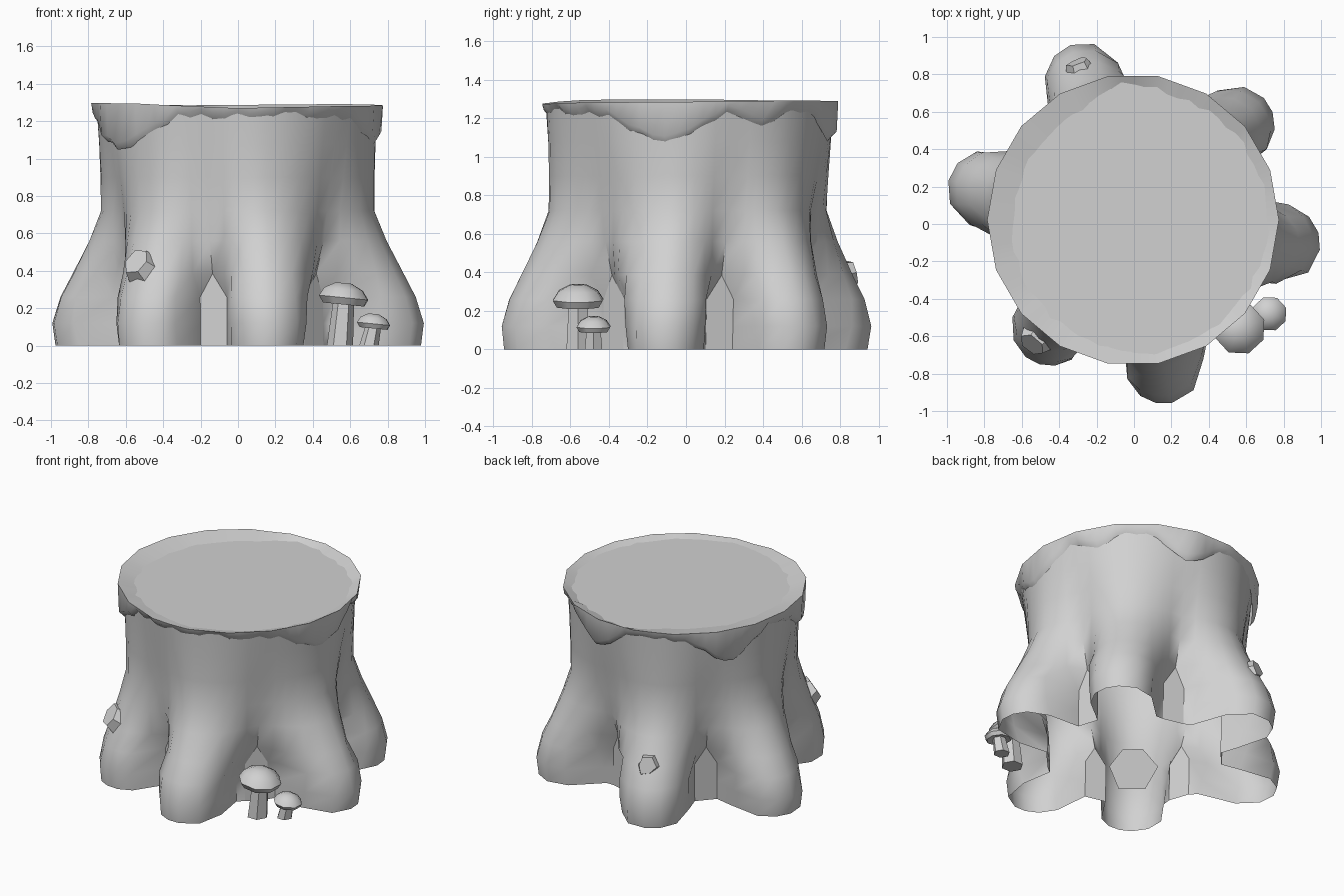
import bpy, bmesh, math, random
from mathutils import Vector

random.seed(4)
if "Cube" in bpy.data.objects:
    bpy.data.objects.remove(bpy.data.objects["Cube"])

grey = bpy.data.materials.new("plain_grey")
grey.use_nodes = True
grey.diffuse_color = (0.64, 0.64, 0.64, 1)
grey.node_tree.nodes["Principled BSDF"].inputs["Base Color"].default_value = (0.64, 0.64, 0.64, 1)


def finish(name, bm, angle=None):
    """Turn a bmesh into a named object, smooth below the given angle."""
    mesh = bpy.data.meshes.new(name)
    bm.to_mesh(mesh)
    bm.free()
    mesh.materials.append(grey)
    ob = bpy.data.objects.new(name, mesh)
    bpy.context.collection.objects.link(ob)
    if angle:
        bpy.ops.object.select_all(action='DESELECT')
        ob.select_set(True)
        bpy.context.view_layer.objects.active = ob
        bpy.ops.object.shade_smooth_by_angle(angle=math.radians(angle))


def loft(bm, rings, close_start=False, close_end=False):
    """Bridge closed rings of points with quads."""
    rows = [[bm.verts.new(p) for p in ring] for ring in rings]
    n = len(rows[0])
    for a, b in zip(rows, rows[1:]):
        for i in range(n):
            j = (i + 1) % n
            bm.faces.new((a[i], a[j], b[j], b[i]))
    if close_start:
        bm.faces.new(rows[0][::-1])
    if close_end:
        bm.faces.new(rows[-1])


def polar(deg, r, z):
    a = math.radians(deg)
    return Vector((r * math.cos(a), r * math.sin(a), z))


def blend(table, x):
    """Linear lookup in a list of (x, value) pairs."""
    for (x0, v0), (x1, v1) in zip(table, table[1:]):
        if x <= x1:
            return v0 + (v1 - v0) * max(0, x - x0) / (x1 - x0)
    return table[-1][1]


# Trunk with six flared roots: direction, reach
roots = [(-78, .995), (-8, 1.02), (44, .98), (109.5, 1.03), (167, 1.035), (231, .93)]
# Levels with separate tubular roots: height, reach, half width
tubes = [(0, .97, .2), (.12, .985, .21), (.26, .945, .225)]
# Levels where the roots merge: height, reach, valley radius
waves = [(.385, .885, .575), (.56, .80, .63), (.72, .738, .655), (.9, .738, .685),
         (1.08, .742, .715), (1.25, .75, .74)]
GAP = 7.5       # half angle of the gap between two roots
STEPS = (-1, -.8, -.55, -.28, 0, .28, .55, .8, 1)
PER = len(STEPS) + 1


def tube_radius(delta, reach, half):
    centre = reach - half
    s, c = abs(math.sin(delta)), math.cos(delta)
    if math.tan(abs(delta)) < half / centre:
        return centre * c + math.sqrt(half ** 2 - (centre * s) ** 2)
    return max(.56, half / s)


# One sample: root direction, tip, angle from the root, half sector, place (edge, middle of gap)
samples = []
for i, (deg, tip) in enumerate(roots):
    before = (deg - roots[i - 1][0]) % 360 / 2
    after = (roots[(i + 1) % 6][0] - deg) % 360 / 2
    for t in STEPS:
        half = after if t > 0 else before
        samples.append((deg, tip, t * (half - GAP), half, abs(t) == 1))
    samples.append((deg, tip, after, after, True))

rings = []
for k, (z, reach, shape) in enumerate(tubes + waves):
    ring = []
    for deg, tip, off, half, edge in samples:
        top = .73 + (reach - .73) * (tip - .73) / .27
        if k >= len(tubes):
            wave = .5 + .5 * math.cos(math.pi * off / half)
            r = shape + (top - shape) * wave ** .65
        else:
            r = .56 if edge else tube_radius(math.radians(off), top, shape)
        ring.append(polar(deg + off, r, z) + Vector((-.005, .02, 0)) * min(1, z))
    rings.append(ring)

# The shell leaves a pointed opening between neighbouring roots, closed by a flat wall
bm, walls = bmesh.new(), bmesh.new()
grid = [[bm.verts.new(p) for p in ring] for ring in rings]
n = len(samples)
for k, (a, b) in enumerate(zip(grid, grid[1:])):
    for i in range(n):
        j = (i + 1) % n
        left, right = i % PER == PER - 2, i % PER == PER - 1
        if k >= len(tubes) or not (left or right):
            bm.faces.new((a[i], a[j], b[j], b[i]))
        elif k == len(tubes) - 1:
            bm.faces.new((a[i], b[j], b[i]) if left else (a[j], b[j], b[i]))
for m in range(PER - 1, n, PER):
    lo, hi = m - 1, (m + 1) % n
    outline = [rings[0][lo], rings[0][hi], rings[2][hi], rings[3][m], rings[2][lo]]
    walls.faces.new([walls.verts.new(p) for p in outline])
loose = [v for v in bm.verts if not v.link_faces]
bmesh.ops.delete(bm, geom=loose, context='VERTS')
finish("trunk_with_roots", bm, 60)
finish("root_gap_walls", walls)

# Ragged collar hanging over the rim and lapping onto the cut top
dips = [(-11, .16, 24), (213, .17, 32), (147, .16, 22), (77, .14, 20), (30, .05, 15)]
middle = Vector((-.005, .022, 0))
rim_heights = [(0, 1.285), (45, 1.292), (110, 1.285), (180, 1.298), (225, 1.295),
               (270, 1.27), (310, 1.28), (360, 1.285)]
lap_radii = [(0, .72), (70, .695), (95, .725), (118, .635), (180, .63), (225, .665), (270, .70), (360, .72)]
hem, swell, rim, lap = [], [], [], []
count = 72
corner = 360 / 18
for i in range(count):
    deg = i * 360 / count
    drop = 0
    for at, depth, width in dips:
        d = abs((deg - at + 180) % 360 - 180)
        drop = max(drop, depth * min(1, 1.15 - 1.15 * d / width))
    bottom = 1.22 - drop + random.uniform(-.014, .014)
    # straight runs between the corners of the rim outline
    facet = math.cos(math.radians(corner / 2)) / math.cos(math.radians(deg % corner - corner / 2))
    r = .78 * facet
    hem.append(polar(deg, .736, bottom) + middle)
    swell.append(polar(deg, .772 * facet, bottom + .035) + middle)
    rim.append(polar(deg, r, blend(rim_heights, deg)) + middle)
    lap.append(polar(deg, blend(lap_radii, deg) + random.uniform(-.014, .014), 1.262) + middle)
bm = bmesh.new()
loft(bm, [hem, swell, rim, lap])
finish("rim_collar", bm, 65)

# Flat cut top
bm = bmesh.new()
bm.faces.new([bm.verts.new(polar(i * 10, .75, 1.264) + middle) for i in range(36)])
finish("cut_top", bm)


# Broken branch stubs on two roots, pushed through the shell
def stub(name, deg, start, end, size, taper):
    axis = (end - start).normalized()
    side = polar(deg + 90, 1, 0)
    up = axis.cross(side)
    bm = bmesh.new()
    shape = []
    for centre, scale in ((start, 1), (end, taper)):
        ring = []
        for k in range(6):
            a = k * math.pi / 3
            wobble = size * scale * random.uniform(.8, 1.15)
            ring.append(centre + side * wobble * math.cos(a) + up * wobble * math.sin(a))
        shape.append(ring)
    loft(bm, shape, True, True)
    bmesh.ops.recalc_face_normals(bm, faces=bm.faces)
    finish(name, bm)


stub("front_branch_stub", 231, polar(231, .67, .34), polar(230, .845, .45), .15, .5)
stub("back_branch_stub", 109, polar(109, .72, .35), polar(109, .92, .40), .12, .5)


# Mushrooms: six-sided stem and eight-sided cap
def mushroom(name, foot, top, height, cap_r, stem_r, cap_h):
    foot, top = Vector((*foot, 0)), Vector((*top, 0))
    base = height - cap_h
    bm = bmesh.new()
    loft(bm, [[c + polar(k * 60, r, z) for k in range(6)]
              for c, r, z in ((foot, stem_r, 0), (top, stem_r * .8, base + .02))], True, True)
    finish(name + "_stem", bm)
    profile = [(.45, .1), (.84, 0), (1, .32), (.78, .72), (.32, 1)]
    bm = bmesh.new()
    rings = []
    for r, h in profile:
        ring = [polar(k * 45 + 20, r * cap_r, 0) for k in range(8)]
        for p in ring:
            p.z = base + h * cap_h - .1 * p.x
        rings.append([top + p for p in ring])
    loft(bm, rings, True, True)
    finish(name + "_cap", bm, 55)


mushroom("large_mushroom", (.545, -.56), (.565, -.56), .335, .14, .07, .115)
mushroom("small_mushroom", (.70, -.48), (.725, -.48), .17, .094, .052, .078)
